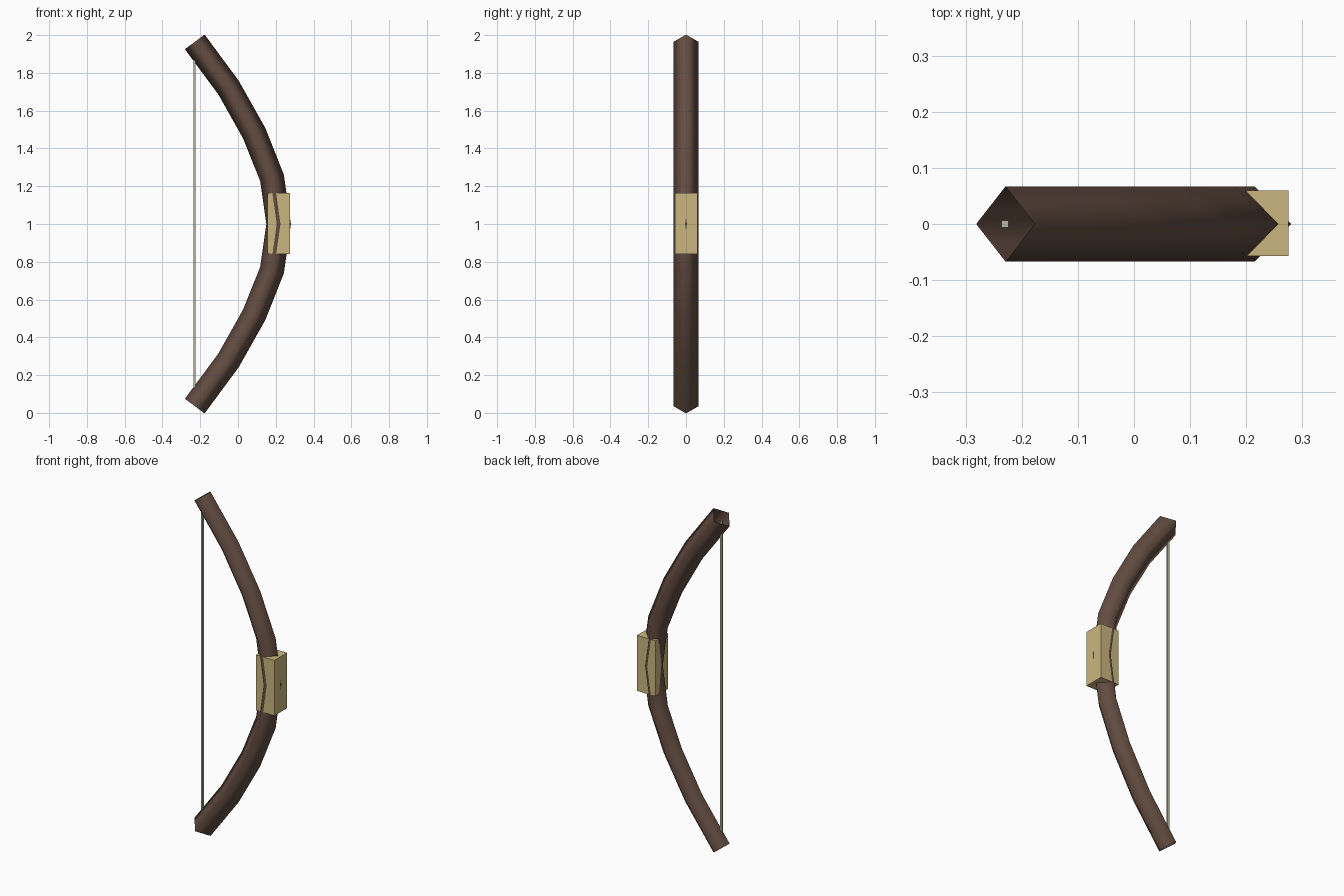
import bpy, bmesh
from mathutils import Vector

if "Cube" in bpy.data.objects:
    bpy.data.objects.remove(bpy.data.objects["Cube"], do_unlink=True)


def make_material(name, rgb):
    mat = bpy.data.materials.new(name)
    mat.use_nodes = True
    mat.diffuse_color = (*rgb, 1)
    mat.node_tree.nodes["Principled BSDF"].inputs["Base Color"].default_value = (*rgb, 1)
    return mat


def add_object(name, bm, mat, smooth=False):
    mesh = bpy.data.meshes.new(name)
    for face in bm.faces:
        face.smooth = smooth
    bm.to_mesh(mesh)
    bm.free()
    mesh.materials.append(mat)
    obj = bpy.data.objects.new(name, mesh)
    bpy.context.collection.objects.link(obj)
    return obj


def add_box(name, low, high, mat):
    bm = bmesh.new()
    bmesh.ops.create_cube(bm, size=1)
    low, high = Vector(low), Vector(high)
    bmesh.ops.scale(bm, vec=high - low, verts=bm.verts)
    bmesh.ops.translate(bm, vec=(low + high) / 2, verts=bm.verts)
    return add_object(name, bm, mat)


wood = make_material("dark brown wood", (0.125, 0.074, 0.053))
leather = make_material("tan grip", (0.6, 0.47, 0.215))
cord = make_material("pale grey cord", (0.5, 0.5, 0.4))

# Bow stave: open, smooth tube with a diamond section, mirrored about mid-height
half = [(0.215, 0), (0.18, 0.245), (0.085, 0.482), (-0.05, 0.722), (-0.229, 0.964)]
path = [Vector((x, 0, 1 - h)) for x, h in reversed(half[1:])]
path += [Vector((x, 0, 1 + h)) for x, h in half]
half_width = 0.065
depth = Vector((0, 0.067, 0))

bm = bmesh.new()
rings = []
for i, point in enumerate(path):
    before = path[max(i - 1, 0)]
    after = path[min(i + 1, len(path) - 1)]
    tangent = (after - before).normalized()
    out = Vector((tangent.z, 0, -tangent.x)) * half_width
    rings.append([bm.verts.new(point + offset) for offset in (out, depth, -out, -depth)])
for lower, upper in zip(rings, rings[1:]):
    for k in range(4):
        n = (k + 1) % 4
        bm.faces.new((lower[k], lower[n], upper[n], upper[k]))
bmesh.ops.recalc_face_normals(bm, faces=bm.faces)
add_object("bow_stave", bm, wood, smooth=True)

# Grip block around the middle of the stave
add_box("grip", (0.155, -0.057, 0.84), (0.275, 0.06, 1.163), leather)

# Bowstring running between the hollow tips
add_box("bowstring", (-0.236, -0.006, 0.06), (-0.224, 0.006, 1.94), cord)
